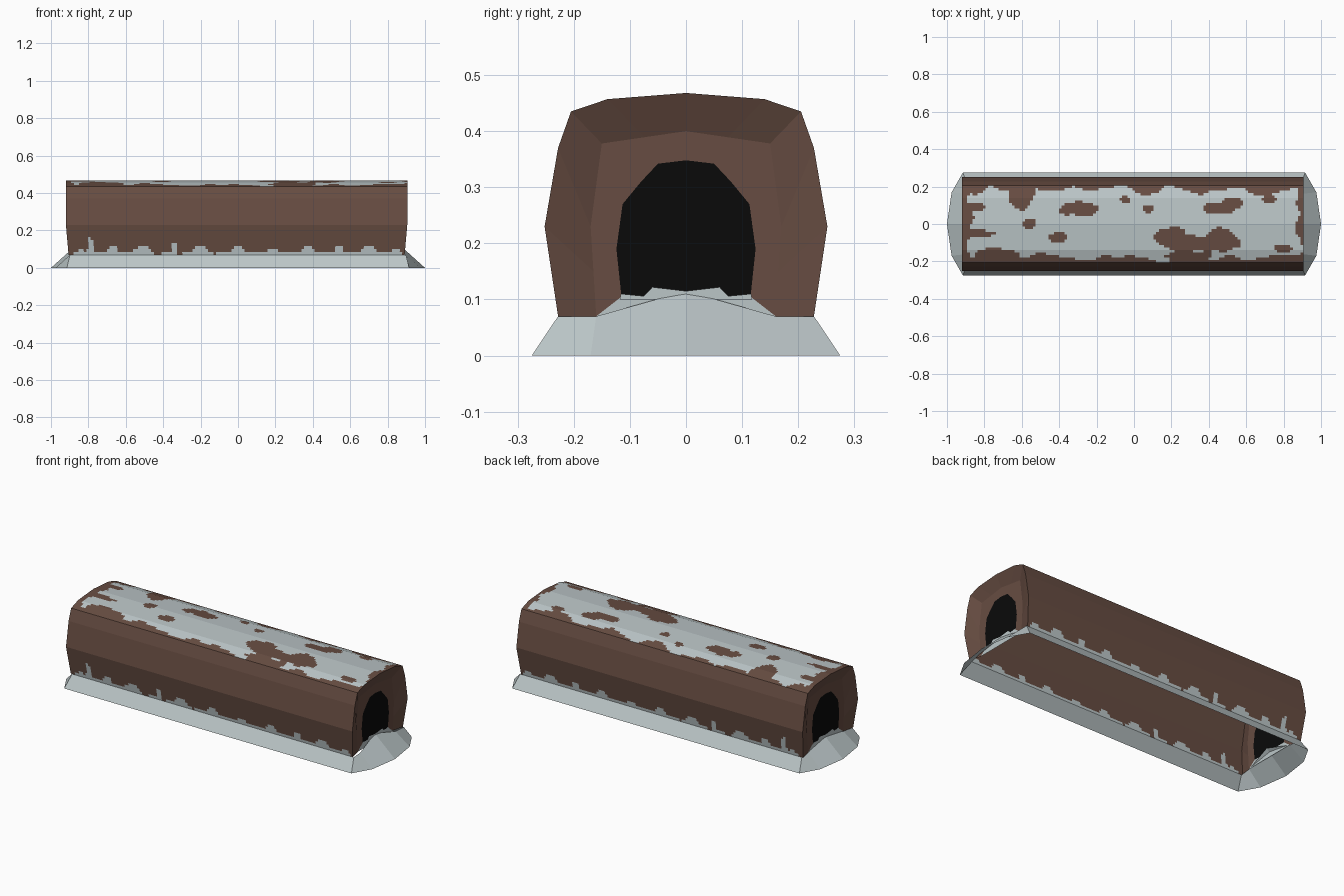
import bpy, math
from mathutils import Vector, noise

if "Cube" in bpy.data.objects:
    bpy.data.objects.remove(bpy.data.objects["Cube"])

def material(name, rgb):
    m = bpy.data.materials.new(name)
    m.diffuse_color = (*rgb, 1)
    m.use_nodes = True
    m.node_tree.nodes["Principled BSDF"].inputs["Base Color"].default_value = m.diffuse_color
    return m

BARK, SNOW, BLACK = 0, 1, 2
MATS = [material("bark brown", (0.135, 0.073, 0.054)),
        material("snow grey", (0.50, 0.565, 0.575)),
        material("hollow black", (0.003, 0.003, 0.003))]

def make(name, verts, faces, mats):
    me = bpy.data.meshes.new(name)
    me.from_pydata(verts, [], faces)
    for m in MATS:
        me.materials.append(m)
    for p, i in zip(me.polygons, mats):
        p.material_index = i
    ob = bpy.data.objects.new(name, me)
    bpy.context.collection.objects.link(ob)
    return ob

def mirrored(half):
    # half runs from the -y foot to the centre line
    return half + [(-y, z) for y, z in reversed(half[:-1])]

def wobble(x, y, f):
    return noise.noise(Vector((x * f, y * f, 3.7)))

# bare patches in the top snow: x, y, half length, half width
BARE = [(-0.60, 0.18, 0.07, 0.10), (-0.29, 0.08, 0.10, 0.04), (-0.40, -0.07, 0.05, 0.025),
        (0.27, -0.10, 0.14, 0.045), (0.45, -0.09, 0.12, 0.06), (0.22, -0.04, 0.06, 0.035),
        (0.46, 0.08, 0.10, 0.03), (0.53, 0.11, 0.05, 0.03), (0.08, 0.08, 0.03, 0.018),
        (-0.83, -0.05, 0.09, 0.018), (-0.85, 0.09, 0.06, 0.02), (-0.56, 0.0, 0.04, 0.025),
        (-0.05, 0.13, 0.03, 0.02), (0.80, -0.13, 0.05, 0.02), (0.72, 0.13, 0.04, 0.02),
        (-0.72, -0.17, 0.12, 0.04), (0.3, -0.17, 0.12, 0.025), (0.18, -0.07, 0.07, 0.05)]

def top_snow(x, y):
    edge = 0.178 + 0.05 * wobble(x, math.copysign(1, y), 9)
    if abs(y) > edge or abs(x + 0.005) > 0.875 + 0.05 * wobble(x, y, 12):
        return False
    w = 0.7 * wobble(x, y, 14)
    return all(((x - a) / c) ** 2 + ((y - b) / d) ** 2 > 1 + w for a, b, c, d in BARE)

# snow drifts along the foot: x, half width, height
DRIFTS = [(-0.84, 0.03, 0.03), (-0.79, 0.02, 0.09), (-0.67, 0.05, 0.04), (-0.51, 0.07, 0.045),
          (-0.34, 0.02, 0.065), (-0.20, 0.07, 0.045), (0.0, 0.06, 0.045), (0.19, 0.05, 0.035),
          (0.37, 0.05, 0.04), (0.54, 0.04, 0.045), (0.70, 0.06, 0.04), (0.84, 0.04, 0.035)]

def foot_snow(x, z):
    h = max([0.012 + 0.01 * wobble(x, 0, 15)] +
            [d * min(1, 1.6 * (1 - abs(x - a) / w)) for a, w, d in DRIFTS])
    return z - 0.07 < h and abs(x) < 0.88

# log shell: open underneath, gridded so that snow patches can be picked by rule
HALF = [(-0.228, 0.07), (-0.252, 0.23), (-0.228, 0.37), (-0.205, 0.435), (-0.14, 0.457), (0, 0.468)]
PROFILE = mirrored(HALF)
SUBS = [10, 1, 1, 5, 10]
SUBS += SUBS[::-1]
COLS = 130

def end_x(z, side):
    low = max(0, (0.23 - z) / 0.16) * 0.014
    return side * ((0.905 if side > 0 else 0.92) - low)

rows = [PROFILE[0]]
for (a, b), n in zip(zip(PROFILE, PROFILE[1:]), SUBS):
    rows += [tuple(Vector(a).lerp(Vector(b), (k + 1) / n)) for k in range(n)]
verts, faces, mats = [], [], []
for y, z in rows:
    xa, xb = end_x(z, -1), end_x(z, 1)
    verts += [(xa + (xb - xa) * c / COLS, y, z) for c in range(COLS + 1)]
for r in range(len(rows) - 1):
    for c in range(COLS):
        i = r * (COLS + 1) + c
        f = (i, i + 1, i + COLS + 2, i + COLS + 1)
        faces.append(f)
        x, y, z = sum((Vector(verts[k]) for k in f), Vector()) / 4
        snowy = top_snow(x, y) if z > 0.435 else z < 0.23 and foot_snow(x, z)
        mats.append(SNOW if snowy else BARK)
make("log_shell", verts, faces, mats)

# log ends: rim, shallow recess, painted black hollow
INNER = mirrored([(-0.16, 0.07), (-0.165, 0.15), (-0.17, 0.23), (-0.15, 0.378), (-0.075, 0.389), (0, 0.40)])
HOLLOW = mirrored([(-0.115, 0.105), (-0.124, 0.19), (-0.113, 0.27), (-0.08, 0.31), (-0.05, 0.342), (0, 0.348)])
for side, name in ((1, "right"), (-1, "left")):
    n = len(PROFILE)
    deep = end_x(0.3, side) - side * 0.03
    verts = [(end_x(z, side), y, z) for y, z in PROFILE]
    verts += [(deep, y, z) for y, z in INNER + HOLLOW]
    faces, mats = [], []
    for ring in (0, n):
        for k in range(n - 1):
            faces.append((ring + k, ring + k + 1, ring + n + k + 1, ring + n + k))
            mats.append(BARK)
    faces.append(tuple(range(2 * n, 3 * n)))
    mats.append(BLACK)
    # snow strip under the hollow
    faces.append((n, 2 * n, 3 * n - 1, 2 * n - 1))
    mats.append(SNOW)
    # little snow heaps in the bottom of the hollow
    for s in (-1, 1):
        b = len(verts)
        verts += [(deep + side * 0.003, s * y, z) for y, z in
                  ((0.0, 0.10), (0.118, 0.10), (0.116, 0.11), (0.075, 0.106), (0.06, 0.122), (0.0, 0.115))]
        faces.append(tuple(range(b, b + 6)) if s < 0 else tuple(range(b + 5, b - 1, -1)))
        mats.append(SNOW)
    # face outward
    fixed = []
    for f in faces:
        p = [Vector(verts[i]) for i in f]
        area = sum(p[i].y * p[i - 1].z - p[i - 1].y * p[i].z for i in range(len(p)))
        fixed.append(f if -area * side > 0 else f[::-1])
    make(name + "_log_end", verts, fixed, mats)

# snow skirt around the foot, rising into a mound at each opening
def ring(corner, shoulder, tip):
    a = [corner, shoulder, tip, (shoulder[0], -shoulder[1], shoulder[2]), (corner[0], -corner[1], corner[2])]
    return a + [(-x, -y, z) for x, y, z in a]

outer = ring((0.915, -0.275, 0), (0.975, -0.17, 0), (1.0, 0, 0))
inner = ring((0.898, -0.228, 0.07), (0.892, -0.16, 0.07), (0.872, 0, 0.115))
n = len(outer)
faces = [(k, (k + 1) % n, n + (k + 1) % n, n + k) for k in range(n)]
make("snow_skirt", outer + inner, faces, [SNOW] * n)
